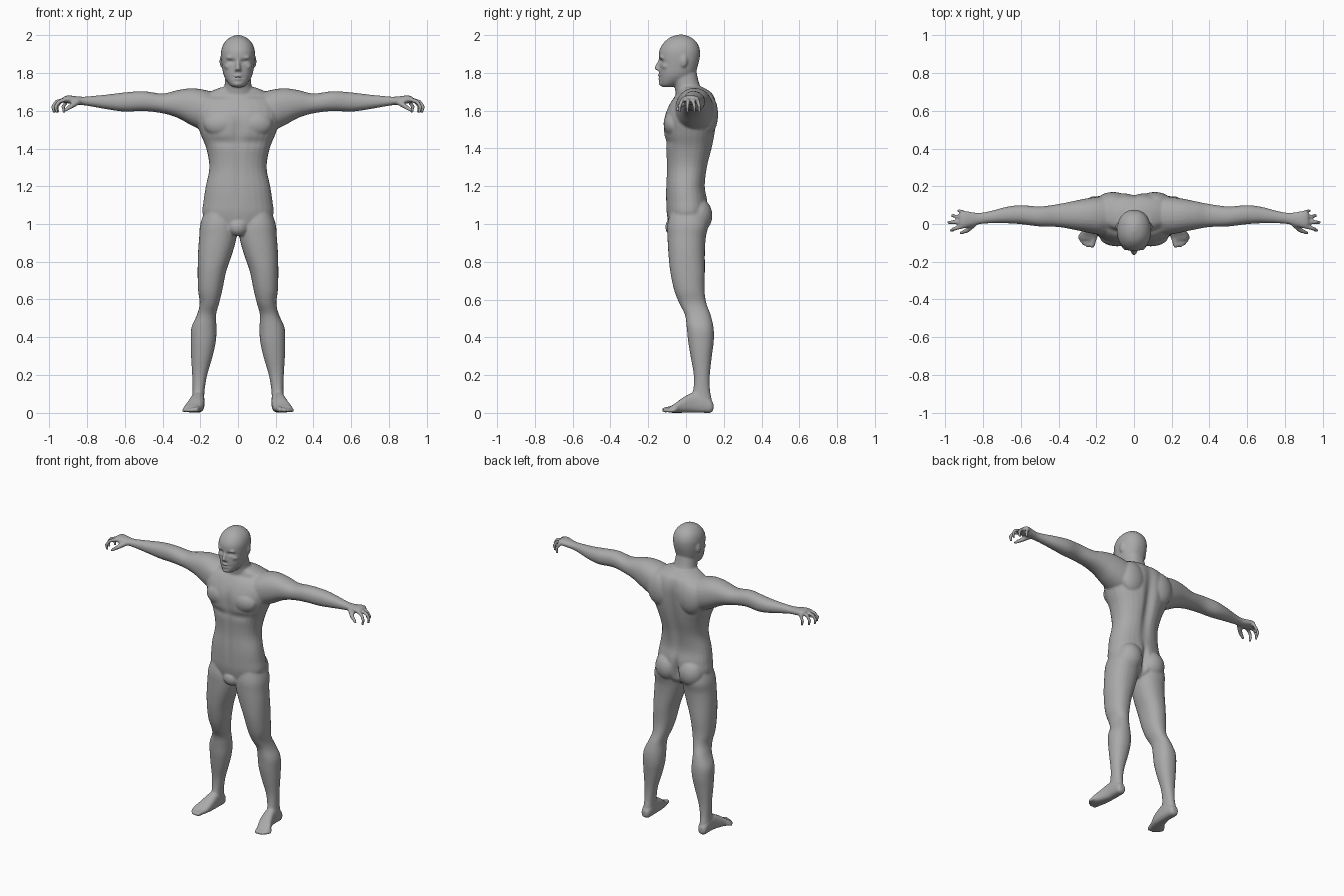
import bpy, bmesh, math
from mathutils import Vector, Matrix

bm = bmesh.new()


def catmull(a, b, c, d, t):
    return tuple(0.5 * (2*q + (r-p)*t + (2*p-5*q+4*r-s)*t*t + (3*q-p-3*r+s)*t**3)
                 for p, q, r, s in zip(a, b, c, d))


def loft(rows, axis, side=1, power=2.2, sides=28, steps=4):
    """Skin closed rings. Row = position on the axis, then low/high limits of the other two axes."""
    fine = []
    for i in range(len(rows) - 1):
        a, b = rows[max(i-1, 0)], rows[i]
        c, d = rows[i+1], rows[min(i+2, len(rows)-1)]
        fine += [catmull(a, b, c, d, k/steps) for k in range(steps)]
    fine.append(rows[-1])
    others = [k for k in range(3) if k != axis]
    rings = []
    for p, u0, u1, v0, v1 in fine:
        ring = []
        for k in range(sides):
            t = 2*math.pi*k/sides
            cu, cv = math.cos(t), math.sin(t)
            co = [0, 0, 0]
            co[axis] = p
            co[others[0]] = (u0+u1)/2 + (u1-u0)/2*math.copysign(abs(cu)**(2/power), cu)
            co[others[1]] = (v0+v1)/2 + (v1-v0)/2*math.copysign(abs(cv)**(2/power), cv)
            co[0] *= side
            ring.append(bm.verts.new(co))
        rings.append(ring)
    faces = [bm.faces.new(rings[0]), bm.faces.new(rings[-1])]
    for r, s in zip(rings, rings[1:]):
        for k in range(sides):
            m = (k+1) % sides
            faces.append(bm.faces.new((r[k], r[m], s[m], s[k])))
    bmesh.ops.recalc_face_normals(bm, faces=faces)


def ball(centre, radii, side=1, detail=3):
    c = Vector((centre[0]*side, centre[1], centre[2]))
    bmesh.ops.create_icosphere(bm, subdivisions=detail, radius=1,
                               matrix=Matrix.Translation(c) @ Matrix.Diagonal((*radii, 1)))


def tube(points, r0, r1, side=1):
    """Chain of overlapping balls along a path, tapering from r0 to r1."""
    n, count = 6, (len(points)-1)*6
    for j in range(count + 1):
        i = min(j//n, len(points)-2)
        p = Vector(points[i]).lerp(Vector(points[i+1]), j/n - i)
        r = r0 + (r1-r0)*j/count
        ball(p, (r, r, r), side, 2)


def upright(rows):
    return [(z, -w, w, f, b) for z, w, f, b in rows]


# Torso: height, half width, front, back
loft(upright([(.94, .05, -.05, .05), (.98, .14, -.085, .10), (1.05, .187, -.102, .115),
              (1.12, .183, -.106, .115), (1.20, .171, -.106, .102), (1.30, .152, -.102, .115),
              (1.40, .168, -.108, .14), (1.48, .20, -.118, .155), (1.56, .225, -.116, .163),
              (1.63, .225, -.09, .163), (1.69, .17, -.05, .142), (1.725, .09, -.035, .09)]), 2, power=2.3)
# Neck
loft(upright([(1.64, .12, -.05, .13), (1.69, .092, -.055, .11), (1.73, .073, -.062, .078),
              (1.78, .067, -.08, .062), (1.84, .06, -.07, .05)]), 2)
# Head
loft(upright([(1.725, .026, -.125, -.075), (1.74, .045, -.136, -.04), (1.77, .067, -.14, .02),
              (1.80, .079, -.141, .05), (1.84, .086, -.14, .064), (1.88, .090, -.144, .073),
              (1.92, .089, -.141, .074), (1.957, .076, -.12, .06), (1.986, .048, -.088, .03),
              (2.002, .012, -.045, -.01)]), 2)
# Nose, lips and chin
tube([(0, -.139, 1.868), (0, -.156, 1.826)], .008, .0125)
ball((0, -.140, 1.785), (.021, .011, .007))
ball((0, -.138, 1.770), (.019, .011, .007))
ball((0, -.128, 1.744), (.026, .016, .016))
# Pubic mound
ball((0, -.065, .985), (.055, .045, .05))

for s in (1, -1):
    # Face and ears
    ball((.011, -.146, 1.818), (.009, .009, .008), s)
    ball((.034, -.124, 1.882), (.030, .018, .010), s)
    ball((.047, -.105, 1.835), (.026, .024, .016), s)
    ball((.088, -.012, 1.862), (.010, .019, .032), s)
    # Chest, shoulder blade, shoulder cap and buttock
    ball((.088, -.066, 1.53), (.095, .053, .07), s)
    ball((.11, .115, 1.58), (.09, .055, .11), s)
    ball((.265, .045, 1.64), (.085, .08, .078), s)
    ball((.088, .06, 1.045), (.085, .08, .095), s)
    # Leg: height, inner, outer, front, back
    loft([(1.08, .03, .172, -.08, .10), (1.0, .008, .20, -.098, .118), (.93, .008, .206, -.098, .105),
          (.85, .028, .212, -.094, .10), (.75, .062, .214, -.084, .10), (.65, .083, .212, -.063, .098),
          (.58, .10, .203, -.036, .108), (.52, .116, .217, -.006, .13), (.45, .114, .247, .004, .146),
          (.38, .117, .251, .011, .147), (.30, .134, .249, .024, .137), (.20, .163, .243, .041, .126),
          (.12, .177, .241, .038, .127), (.06, .18, .244, .02, .138), (.01, .187, .24, .03, .14)], 2, s)
    # Foot: length position, inner, outer, sole, top
    loft([(.145, .195, .232, .015, .05), (.13, .184, .242, 0, .07), (.09, .178, .246, 0, .10),
          (.04, .177, .25, 0, .108), (-.02, .18, .268, 0, .078), (-.06, .19, .287, 0, .048),
          (-.085, .20, .285, 0, .034)], 1, s, 2.6)
    # Toes
    for x0, y0, x1, y1, r in ((.213, -.075, .222, -.112, .0155), (.237, -.078, .247, -.114, .0115),
                              (.254, -.074, .265, -.104, .011), (.268, -.066, .279, -.09, .0105),
                              (.278, -.052, .289, -.072, .010)):
        tube([(x0, y0, .02), (x1, y1, r)], r*1.1, r, s)
    # Arm and palm: reach, front, back, underside, top
    loft([(.10, -.06, .15, 1.49, 1.69), (.18, -.058, .146, 1.495, 1.712), (.25, -.045, .136, 1.525, 1.72),
          (.32, -.03, .122, 1.563, 1.71), (.40, -.016, .106, 1.587, 1.692), (.50, -.013, .093, 1.599, 1.704),
          (.60, -.001, .10, 1.596, 1.698), (.68, .004, .09, 1.606, 1.688), (.76, .004, .069, 1.62, 1.68),
          (.82, -.001, .059, 1.63, 1.675), (.86, -.012, .063, 1.633, 1.678), (.90, -.023, .07, 1.64, 1.682),
          (.925, -.02, .064, 1.646, 1.676)], 0, s)
    # Fingers
    for y0, y1, reach in ((-.014, -.034, .968), (.012, .008, .982), (.036, .044, .962), (.058, .070, .928)):
        tube([(.912, y0, 1.662), (reach-.018, (y0+y1)/2, 1.648), (reach, y1, 1.622),
              (reach-.006, y1, 1.596)], .0125, .009, s)
    # Thumb
    tube([(.85, .0, 1.648), (.885, -.034, 1.625), (.917, -.047, 1.603)], .018, .0095, s)

mesh = bpy.data.meshes.new("body")
bm.to_mesh(mesh)
bm.free()
body = bpy.data.objects.new("body", mesh)
bpy.context.collection.objects.link(body)
bpy.context.view_layer.objects.active = body
body.select_set(True)

# Fuse all parts into one skin and relax it
fuse = body.modifiers.new("fuse", 'REMESH')
fuse.mode = 'VOXEL'
fuse.voxel_size = .0065
relax = body.modifiers.new("relax", 'SMOOTH')
relax.factor = .5
relax.iterations = 5
for name in ("fuse", "relax"):
    bpy.ops.object.modifier_apply(modifier=name)

# Soft hollows: centre, spread, push
hollows = [((.034, -.138, 1.862), (.016, .03, .008), (0, .012, 0)),      # eye sockets
           ((0, -.15, 1.7775), (.022, .03, .003), (0, .007, 0)),         # mouth
           ((0, .15, 1.42), (.022, .08, .17), (0, -.020, 0)),            # spine
           ((0, .13, 1.03), (.012, .06, .06), (0, -.03, 0)),             # buttock cleft
           ((0, -.12, 1.50), (.018, .04, .07), (0, .010, 0)),            # breastbone
           ((0, -.11, 1.26), (.012, .04, .12), (0, .005, 0)),            # belly line
           ((.09, -.11, 1.435), (.07, .04, .018), (0, .008, 0)),         # under the chest
           ((.10, -.04, 1.685), (.04, .05, .012), (0, .006, -.006))]     # collarbone
for v in body.data.vertices:
    p = Vector((abs(v.co.x), v.co.y, v.co.z))
    for c, spread, push in hollows:
        d = sum(((p[k]-c[k])/spread[k])**2 for k in range(3))
        if d < 8:
            v.co += Vector(push) * math.exp(-d/2)

# Stand the soles flat on the ground
low = min(v.co.z for v in body.data.vertices)
for v in body.data.vertices:
    v.co.z -= low * max(0, 1 - v.co.z)

skin = bpy.data.materials.new("grey clay")
skin.diffuse_color = (.4, .4, .4, 1)
body.data.materials.clear()
body.data.materials.append(skin)
body.data.polygons.foreach_set("material_index", [0]*len(body.data.polygons))
bpy.ops.object.shade_smooth_by_angle(angle=math.radians(60))
